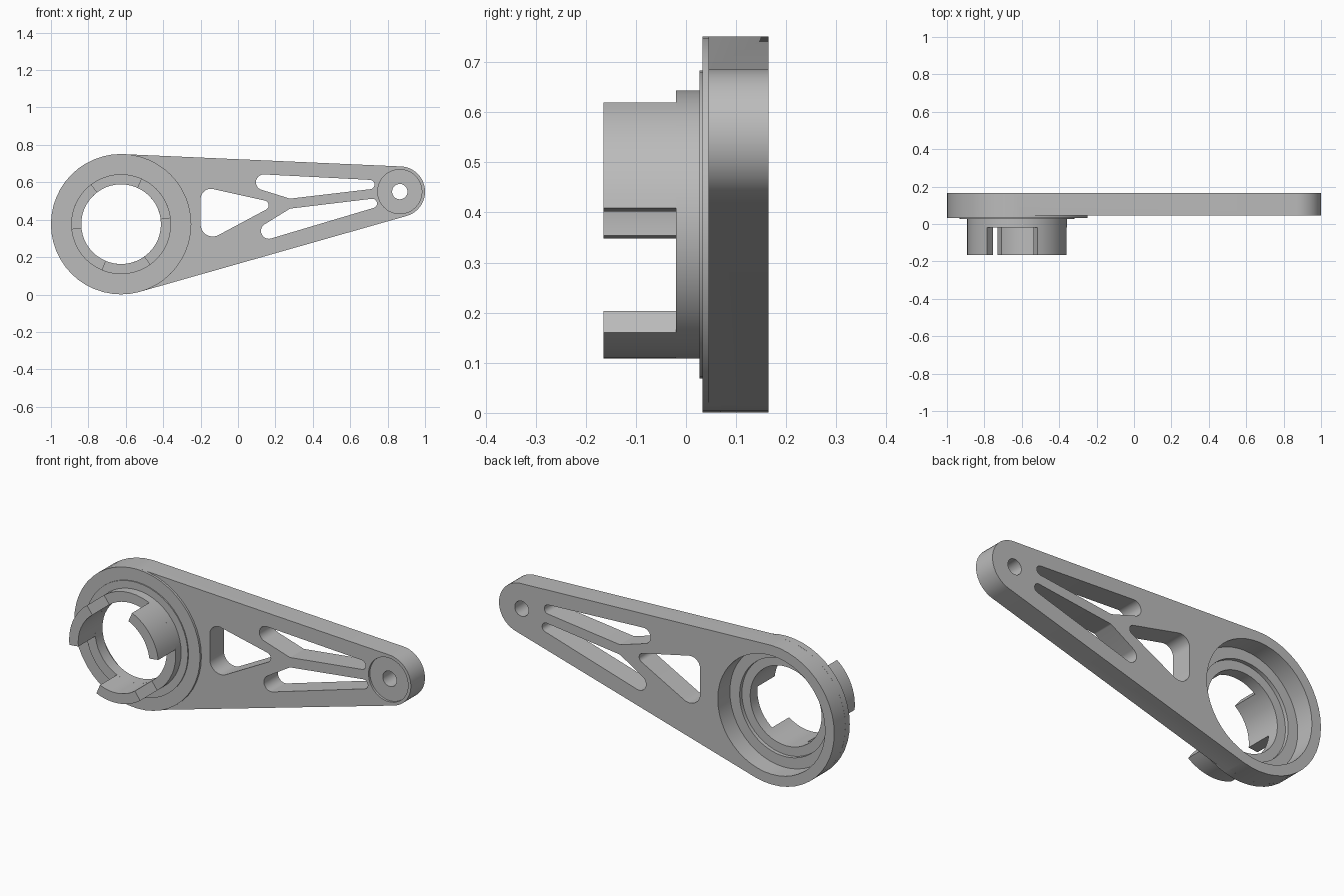
import bpy, bmesh
from math import sin, cos, radians, tau
from mathutils import Vector
from mathutils.geometry import convex_hull_2d

cube = bpy.data.objects.get("Cube")
if cube:
    bpy.data.objects.remove(cube, do_unlink=True)

grey = bpy.data.materials.new("plain grey")
grey.use_nodes = True
color = (0.5, 0.5, 0.5, 1)
grey.diffuse_color = color
grey.node_tree.nodes["Principled BSDF"].inputs["Base Color"].default_value = color

SEGMENTS = 48
HUB = (-0.625, 0.376)
PIN = (0.865, 0.55)
BACK = 0.165
PRONG_FRONT, COLLAR_FRONT = -0.165, -0.02
BORE, COLLAR = 0.213, 0.267


def disc(x, z, r, n=SEGMENTS):
    return [Vector((x + r * cos(tau * i / n), z + r * sin(tau * i / n))) for i in range(n)]


def wrapped(*discs):
    """Outline of a belt stretched around several discs (x, z, radius)."""
    pts = [p for d in discs for p in disc(*d)]
    return [pts[i] for i in convex_hull_2d(pts)]


def prism(name, outline, front, back):
    """Extrude an outline in the x-z plane along y."""
    bm = bmesh.new()
    face = bm.faces.new([bm.verts.new((p[0], front, p[1])) for p in outline])
    ext = bmesh.ops.extrude_face_region(bm, geom=[face], use_keep_orig=True)
    moved = [v for v in ext["geom"] if isinstance(v, bmesh.types.BMVert)]
    bmesh.ops.translate(bm, verts=moved, vec=(0, back - front, 0))
    bmesh.ops.recalc_face_normals(bm, faces=bm.faces)
    mesh = bpy.data.meshes.new(name)
    bm.to_mesh(mesh)
    bm.free()
    mesh.materials.append(grey)
    ob = bpy.data.objects.new(name, mesh)
    bpy.context.collection.objects.link(ob)
    return ob


def combine(target, tool, operation):
    """Apply one boolean and discard the tool."""
    mod = target.modifiers.new("combine", "BOOLEAN")
    mod.operation = operation
    mod.solver = "EXACT"
    mod.object = tool
    graph = bpy.context.evaluated_depsgraph_get()
    mesh = bpy.data.meshes.new_from_object(target.evaluated_get(graph))
    target.modifiers.clear()
    target.data = mesh
    bpy.data.objects.remove(tool, do_unlink=True)


# Tapered arm
arm = prism("lever_arm", wrapped((*HUB, 0.375), (*PIN, 0.135)), 0.045, BACK)

# Hub face, thin step and collar stacked towards the front
for r, front, back in ((0.3753, 0.033, 0.07), (0.307, 0.027, 0.08), (COLLAR, COLLAR_FRONT, 0.09)):
    combine(arm, prism("hub_layer", disc(*HUB, r), front, back), "UNION")

# Rear recess, inner step and bore
for r, front in ((0.32, 0.062), (0.262, 0.042), (BORE, -0.3)):
    combine(arm, prism("hub_cutter", disc(*HUB, r), front, 0.3), "DIFFERENCE")

# Pin seat and pin hole at the narrow end
combine(arm, prism("seat_cutter", disc(*PIN, 0.118), -0.1, 0.057), "DIFFERENCE")
combine(arm, prism("pin_cutter", disc(*PIN, 0.041), -0.1, 0.3), "DIFFERENCE")

# Three rounded lightening windows
windows = (
    ((-0.145, 0.51, 0.055), (0.138, 0.477, 0.026), (-0.135, 0.375, 0.065)),
    ((0.138, 0.6, 0.042), (0.28, 0.535, 0.022), (0.705, 0.588, 0.025)),
    ((0.165, 0.34, 0.042), (0.285, 0.44, 0.02), (0.718, 0.487, 0.025)),
)
for discs in windows:
    combine(arm, prism("window_cutter", wrapped(*discs), -0.1, 0.3), "DIFFERENCE")

# Three curved prongs on the collar
parts = [arm]
for k, side in enumerate(("upper_left", "upper_right", "lower")):
    angles = [radians(7 + 120 * k + 59 * i / 10) for i in range(11)]
    arc = [(COLLAR, a) for a in angles] + [(BORE, a) for a in reversed(angles)]
    outline = [(HUB[0] + r * cos(a), HUB[1] + r * sin(a)) for r, a in arc]
    parts.append(prism(side + "_prong", outline, PRONG_FRONT, COLLAR_FRONT))

# Smooth curved walls, keep edges crisp
bpy.ops.object.select_all(action="DESELECT")
for ob in parts:
    ob.select_set(True)
bpy.context.view_layer.objects.active = arm
bpy.ops.object.shade_smooth_by_angle(angle=radians(30))
